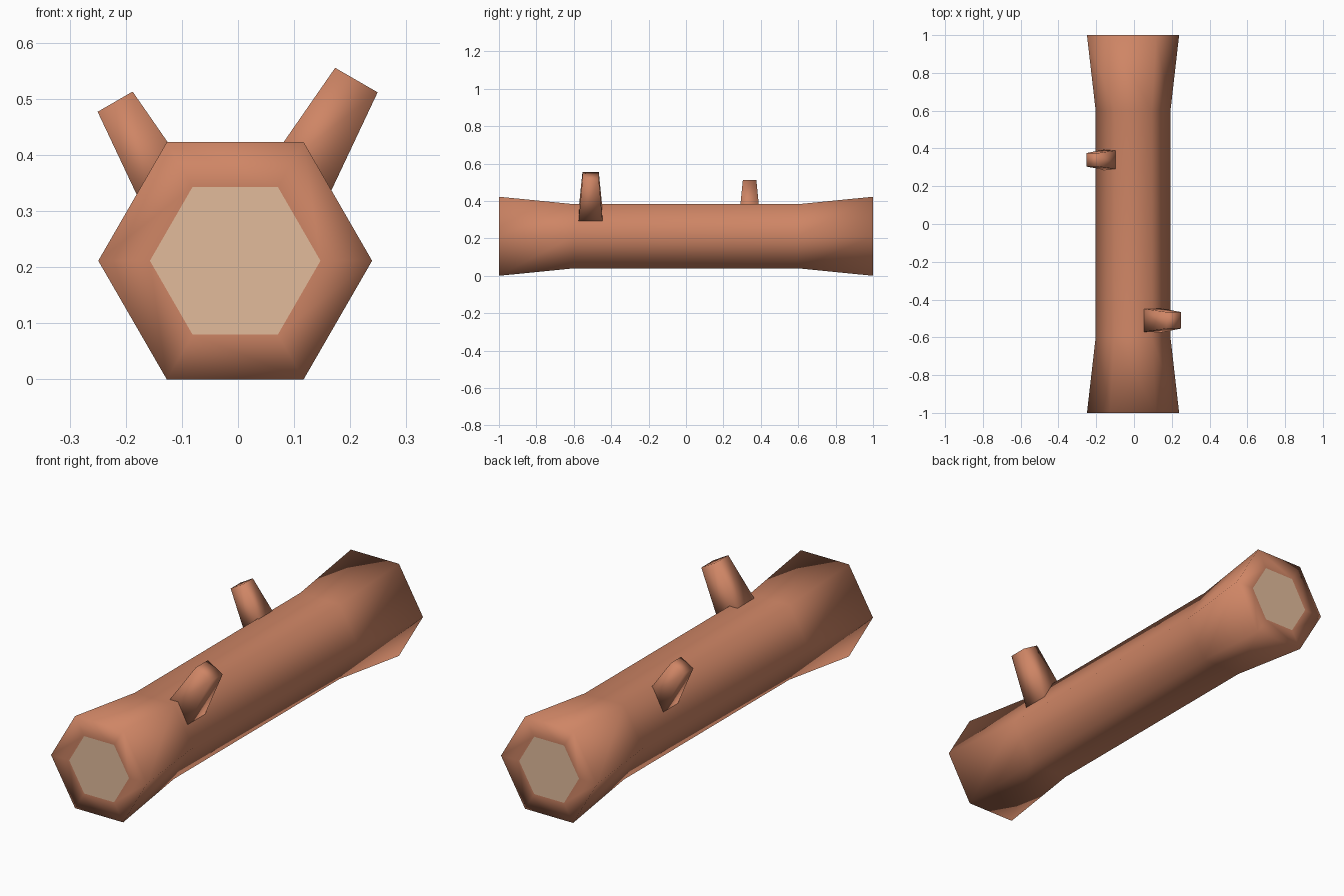
import bpy, bmesh, math
from mathutils import Vector

if "Cube" in bpy.data.objects:
    bpy.data.objects.remove(bpy.data.objects["Cube"])

CX, CZ = -0.005, 0.2115


def material(name, color):
    m = bpy.data.materials.new(name)
    m.diffuse_color = (*color, 1)
    m.use_nodes = True
    m.node_tree.nodes["Principled BSDF"].inputs["Base Color"].default_value = m.diffuse_color
    return m


bark = material("bark", (0.62, 0.235, 0.13))
wood = material("cut_wood", (0.76, 0.50, 0.33))


def loft(name, rings, mats, cap_mat):
    """Skin a list of point rings and close both ends."""
    bm = bmesh.new()
    loops = [[bm.verts.new(p) for p in ring] for ring in rings]
    n = len(loops[0])
    for a, b in zip(loops, loops[1:]):
        for i in range(n):
            j = (i + 1) % n
            bm.faces.new((a[i], a[j], b[j], b[i]))
    for end in (loops[0], loops[-1]):
        bm.faces.new(end).material_index = cap_mat
    bmesh.ops.recalc_face_normals(bm, faces=bm.faces)
    for f in bm.faces:
        f.smooth = True
    me = bpy.data.meshes.new(name)
    bm.to_mesh(me)
    bm.free()
    for m in mats:
        me.materials.append(m)
    ob = bpy.data.objects.new(name, me)
    bpy.context.collection.objects.link(ob)
    return ob


def hexagon(y, r):
    return [(CX + r * math.cos(i * math.pi / 3), y, CZ + r * math.sin(i * math.pi / 3))
            for i in range(6)]


# Hexagonal log flared at both ends, with pale wood inset in each cut face
profile = [(-1, 0.152), (-1, 0.244), (-0.6, 0.198), (0.6, 0.198), (1, 0.244), (1, 0.152)]
loft("log", [hexagon(y, r) for y, r in profile], [bark, wood], 1)


# Square tapered branch stubs leaning 30 degrees out from vertical
def branch(name, tip, half, side, length=0.27, taper=0.083):
    tip = Vector(tip)
    axis = Vector((side * 0.5, 0, math.sqrt(0.75)))
    across = Vector((math.sqrt(0.75), 0, -side * 0.5))
    along = Vector((0, 1, 0))
    rings = []
    for d in (length, 0):
        h = half + taper * d
        rings.append([tip - axis * d + across * h * u + along * h * v
                      for u, v in ((-1, -1), (1, -1), (1, 1), (-1, 1))])
    return loft(name, rings, [bark], 0)


branch("right_branch", (0.211, -0.51, 0.5335), 0.0437, 1)
branch("left_branch", (-0.219, 0.34, 0.495), 0.036, -1, 0.22)
